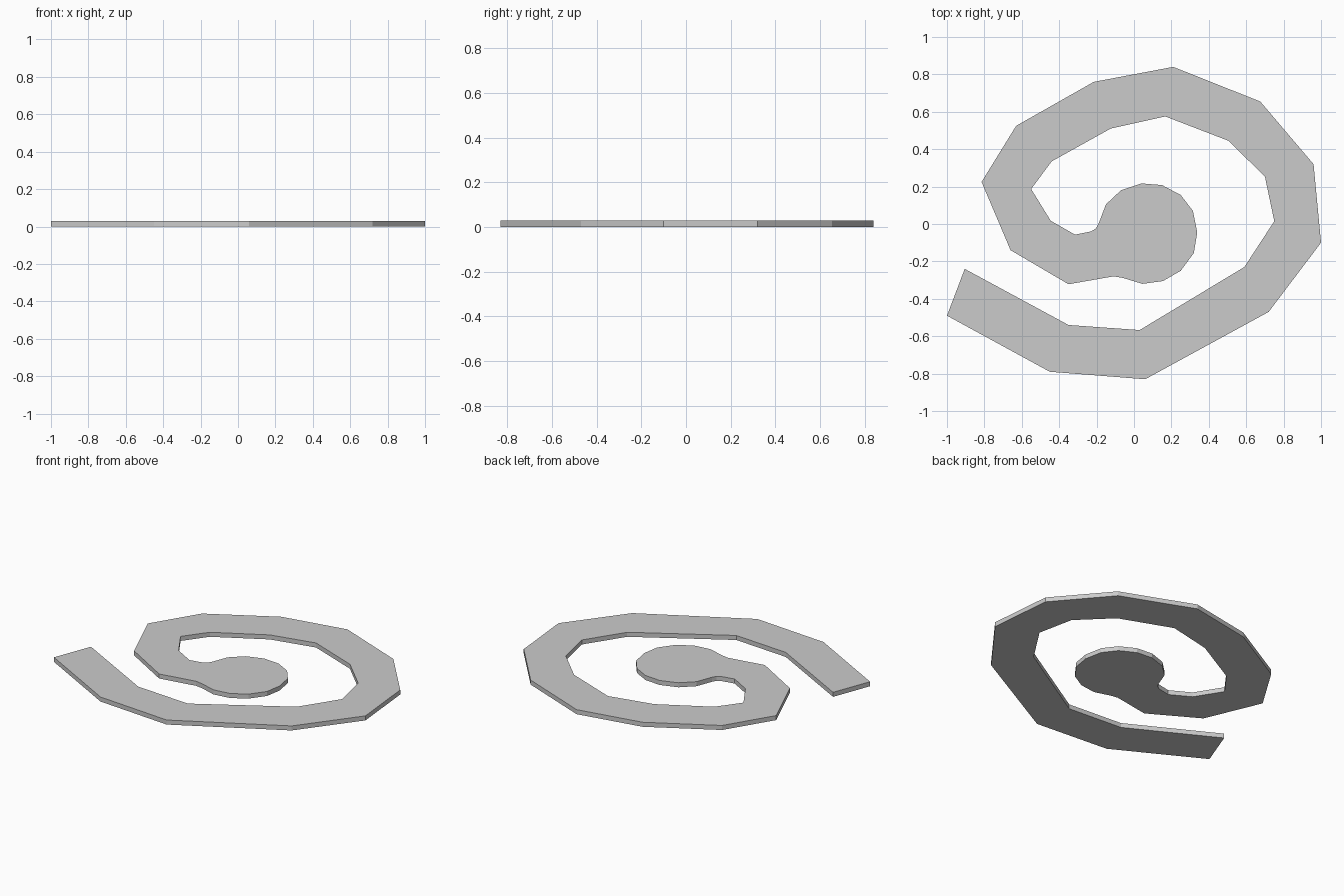
import bpy, bmesh

THICKNESS = 0.03

# Outer edge of the ribbon, from the tail tip inwards
outer_edge = [(-1, -0.49), (-0.45, -0.79), (0.06, -0.83), (0.72, -0.47), (1, -0.10),
              (0.96, 0.32), (0.675, 0.655), (0.21, 0.84), (-0.215, 0.76),
              (-0.63, 0.525), (-0.815, 0.225), (-0.66, -0.14), (-0.35, -0.322)]

# Round head at the centre, with its small neck fillets
head = [(-0.11, -0.28), (-0.06, -0.288), (0.045, -0.32), (0.155, -0.305), (0.25, -0.25),
        (0.32, -0.155), (0.338, -0.045), (0.315, 0.07), (0.25, 0.155), (0.15, 0.208),
        (0.04, 0.217), (-0.07, 0.18), (-0.15, 0.105), (-0.19, 0.0),
        (-0.205, -0.025), (-0.23, -0.04)]

# Inner edge of the ribbon, back out to the tail tip
inner_edge = [(-0.315, -0.057), (-0.445, 0.017), (-0.55, 0.187), (-0.44, 0.335),
              (-0.125, 0.51), (0.167, 0.575), (0.505, 0.445), (0.70, 0.253),
              (0.75, 0.015), (0.59, -0.23), (0.03, -0.567), (-0.35, -0.54),
              (-0.905, -0.24)]


def extruded_plate(name, outline, height):
    bm = bmesh.new()
    base = bm.faces.new([bm.verts.new((x, y, 0)) for x, y in outline])
    result = bmesh.ops.extrude_face_region(bm, geom=[base], use_keep_orig=True)
    top = [v for v in result["geom"] if isinstance(v, bmesh.types.BMVert)]
    bmesh.ops.translate(bm, verts=top, vec=(0, 0, height))
    bmesh.ops.recalc_face_normals(bm, faces=bm.faces[:])
    mesh = bpy.data.meshes.new(name)
    bm.to_mesh(mesh)
    bm.free()
    obj = bpy.data.objects.new(name, mesh)
    bpy.context.collection.objects.link(obj)
    return obj


# Flat spiral plate
extruded_plate("spiral_plate", outer_edge + head + inner_edge, THICKNESS)
